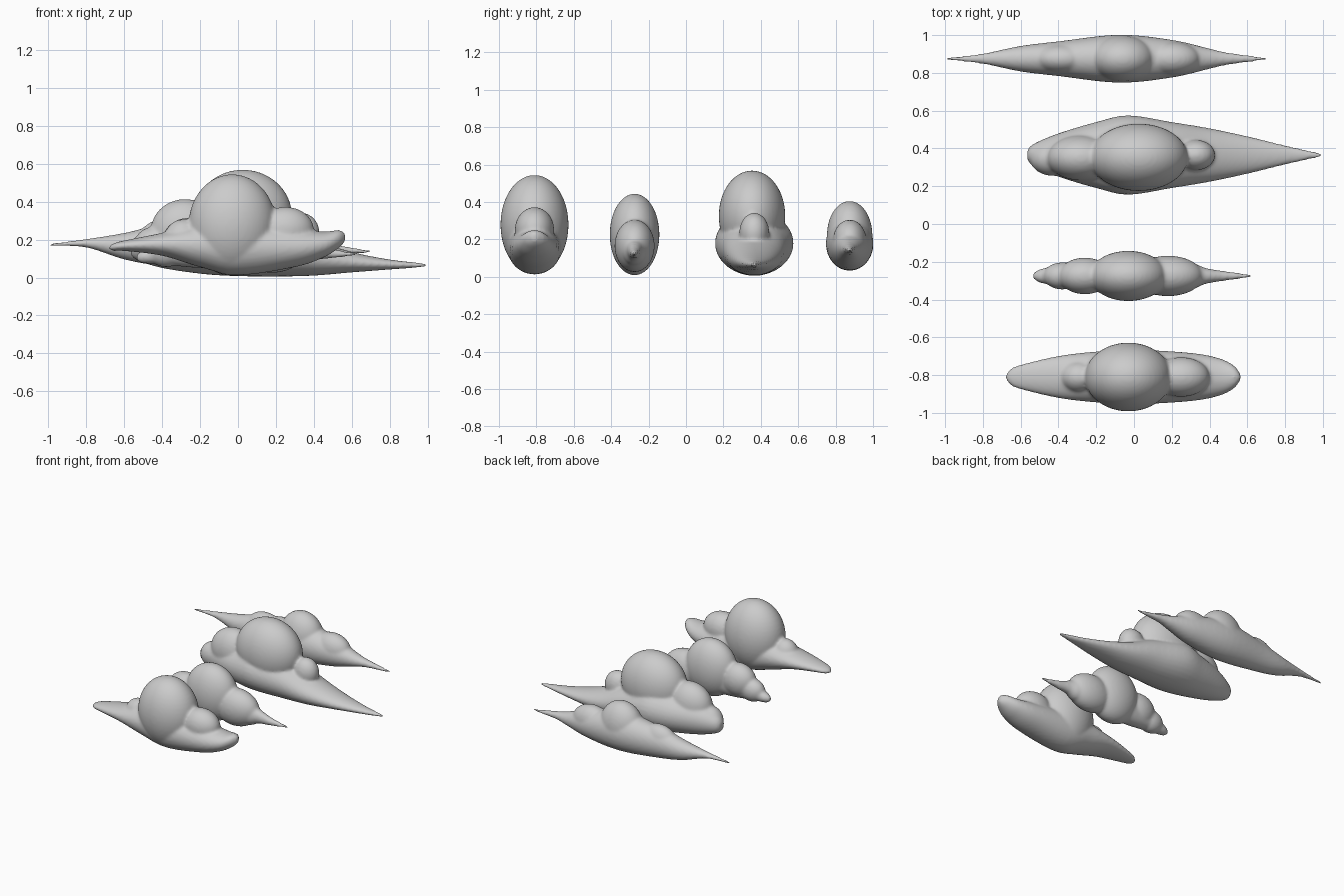
import bpy, bmesh, math
from mathutils import Matrix

SEG = 32


def catmull(p0, p1, p2, p3, t):
    return [0.5 * (2 * b + (c - a) * t + (2 * a - 5 * b + 4 * c - d) * t * t
                   + (3 * b - a - 3 * c + d) * t ** 3)
            for a, b, c, d in zip(p0, p1, p2, p3)]


def add_spindle(bm, y, stations, steps=6):
    # tapered body lofted along x; station = (x, bottom z, top z, half width)
    pts = [stations[0]] + stations + [stations[-1]]
    rows = []
    for i in range(1, len(pts) - 2):
        rows += [catmull(*pts[i - 1:i + 3], k / steps) for k in range(steps)]
    rows.append(stations[-1])
    rings = []
    for x, lo, hi, w in rows:
        zc, h = (lo + hi) / 2, max((hi - lo) / 2, 0.004)
        w = max(w, 0.004)
        rings.append([bm.verts.new((x, y + w * math.cos(2 * math.pi * j / SEG),
                                    zc + h * math.sin(2 * math.pi * j / SEG)))
                      for j in range(SEG)])
    for a, b in zip(rings, rings[1:]):
        for j in range(SEG):
            k = (j + 1) % SEG
            bm.faces.new((a[j], a[k], b[k], b[j]))
    bm.faces.new(rings[0][::-1])
    bm.faces.new(rings[-1])


def cloud(name, y, stations, puffs):
    bm = bmesh.new()
    add_spindle(bm, y, stations)
    for x, dy, z, rx, ry, rz in puffs:
        m = Matrix.Translation((x, y + dy, z)) @ Matrix.Diagonal((rx, ry, rz, 1))
        bmesh.ops.create_uvsphere(bm, u_segments=48, v_segments=24, radius=1, matrix=m)
    bmesh.ops.recalc_face_normals(bm, faces=bm.faces)
    me = bpy.data.meshes.new(name)
    bm.to_mesh(me)
    bm.free()
    ob = bpy.data.objects.new(name, me)
    bpy.context.collection.objects.link(ob)
    # fuse the puffs and soften the creases
    rm = ob.modifiers.new("fuse", 'REMESH')
    rm.mode = 'VOXEL'
    rm.voxel_size = 0.01
    rm.use_smooth_shade = True
    sm = ob.modifiers.new("soften", 'SMOOTH')
    sm.factor = 0.5
    sm.iterations = 8


# front cloud: blunt ends, large round centre
cloud("front_cloud", -0.81,
      [(-0.68, 0.15, 0.165, 0.01), (-0.655, 0.14, 0.18, 0.042), (-0.6, 0.14, 0.195, 0.066),
       (-0.4, 0.115, 0.235, 0.112), (-0.2, 0.055, 0.28, 0.135), (0.0, 0.012, 0.3, 0.145),
       (0.3, 0.055, 0.26, 0.128), (0.45, 0.105, 0.242, 0.1), (0.53, 0.155, 0.25, 0.06),
       (0.565, 0.19, 0.235, 0.012)],
      [(-0.03, 0, 0.278, 0.23, 0.182, 0.266),
       (0.25, 0, 0.25, 0.15, 0.105, 0.122),
       (-0.29, 0, 0.2, 0.1, 0.085, 0.107)])

# small cloud: thin tail to the right
cloud("small_cloud", -0.275,
      [(-0.535, 0.09, 0.12, 0.012), (-0.5, 0.075, 0.145, 0.035), (-0.4, 0.07, 0.18, 0.055),
       (-0.2, 0.05, 0.25, 0.08), (0.1, 0.05, 0.25, 0.09), (0.3, 0.06, 0.22, 0.07),
       (0.38, 0.09, 0.19, 0.042), (0.48, 0.1, 0.155, 0.026), (0.62, 0.115, 0.13, 0.008)],
      [(-0.03, 0, 0.226, 0.205, 0.133, 0.218),
       (0.18, 0, 0.165, 0.185, 0.107, 0.14),
       (-0.26, 0, 0.19, 0.14, 0.097, 0.125),
       (-0.38, 0, 0.14, 0.1, 0.072, 0.085)])

# large cloud: wide base, long tail to the right
cloud("large_cloud", 0.365,
      [(-0.565, 0.12, 0.18, 0.025), (-0.53, 0.09, 0.22, 0.06), (-0.4, 0.05, 0.28, 0.115),
       (-0.2, 0.02, 0.32, 0.175), (-0.03, 0.008, 0.35, 0.21), (0.2, 0.005, 0.29, 0.175),
       (0.4, 0.01, 0.2, 0.142), (0.6, 0.027, 0.135, 0.1), (0.8, 0.042, 0.095, 0.052),
       (0.99, 0.055, 0.075, 0.01)],
      [(0.025, -0.012, 0.325, 0.26, 0.178, 0.243),
       (-0.28, -0.015, 0.245, 0.18, 0.12, 0.168),
       (0.33, 0, 0.235, 0.1, 0.08, 0.107),
       (-0.43, -0.02, 0.17, 0.12, 0.09, 0.1)])

# back cloud: slender, tails on both ends
cloud("back_cloud", 0.875,
      [(-0.99, 0.165, 0.18, 0.008), (-0.8, 0.158, 0.203, 0.028), (-0.6, 0.095, 0.235, 0.068),
       (-0.4, 0.06, 0.28, 0.092), (-0.08, 0.032, 0.32, 0.127), (0.2, 0.055, 0.27, 0.1),
       (0.4, 0.1, 0.2, 0.054), (0.5, 0.12, 0.175, 0.032), (0.7, 0.13, 0.143, 0.008)],
      [(-0.06, 0, 0.22, 0.17, 0.122, 0.185),
       (-0.38, 0, 0.19, 0.15, 0.08, 0.12),
       (0.2, 0, 0.19, 0.15, 0.09, 0.115)])
